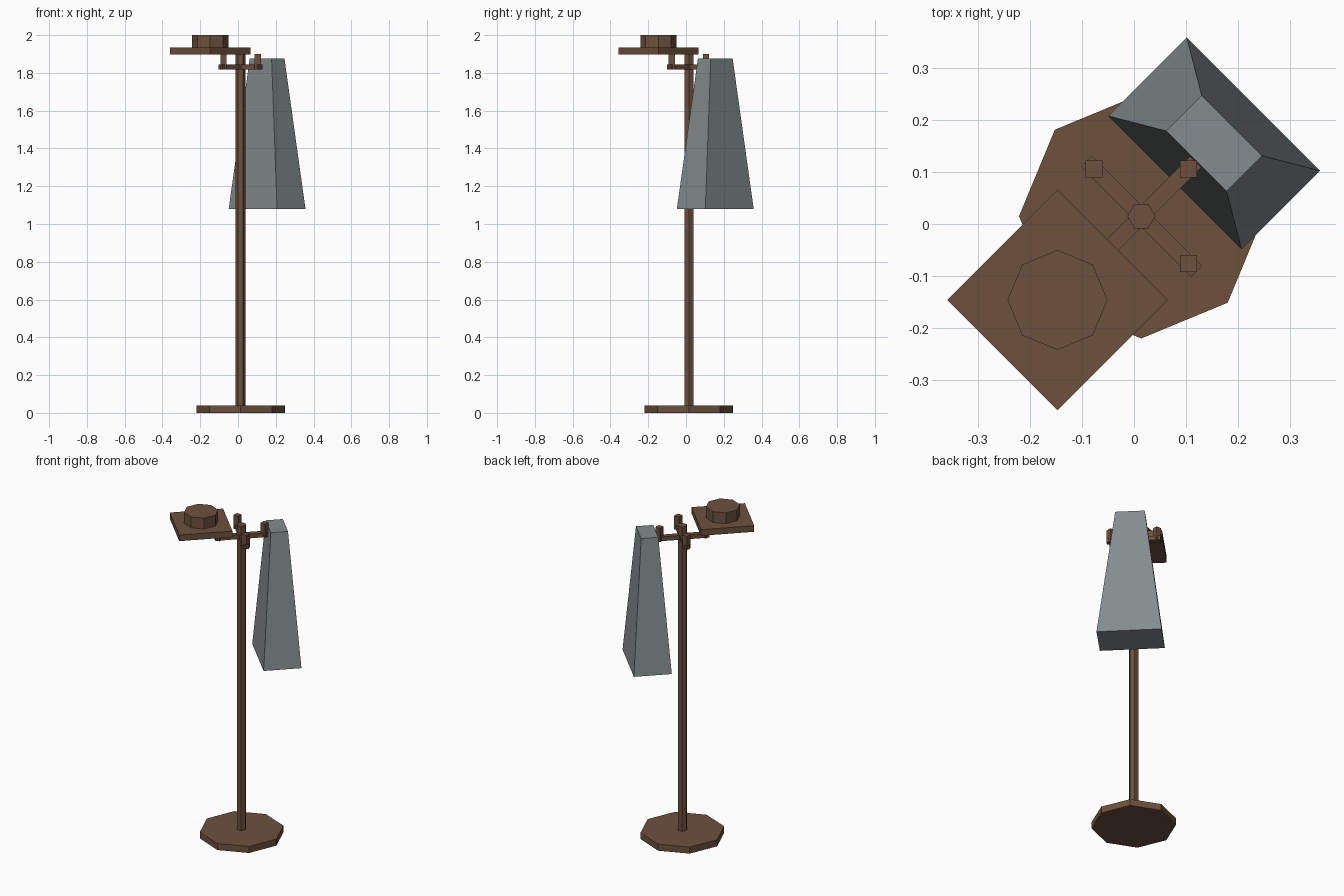
import bpy, bmesh, math
from mathutils import Matrix

if "Cube" in bpy.data.objects:
    bpy.data.objects.remove(bpy.data.objects["Cube"])


def material(name, rgb):
    m = bpy.data.materials.new(name)
    m.diffuse_color = (*rgb, 1)
    m.use_nodes = True
    m.node_tree.nodes["Principled BSDF"].inputs["Base Color"].default_value = m.diffuse_color
    return m


BROWN = material("brown wood", (0.155, 0.082, 0.047))
GREY = material("grey cloth", (0.235, 0.263, 0.267))
CX, CY = 0.014, 0.015  # pole axis


def finish(name, bm, mat):
    me = bpy.data.meshes.new(name)
    bmesh.ops.recalc_face_normals(bm, faces=bm.faces)
    bm.to_mesh(me)
    bm.free()
    me.materials.append(mat)
    ob = bpy.data.objects.new(name, me)
    bpy.context.collection.objects.link(ob)
    return ob


def prism(name, sides, r, x, y, z0, z1, mat):
    """Upright prism with a corner pointing along +x."""
    bm = bmesh.new()
    lower, upper = [], []
    for i in range(sides):
        a = 2 * math.pi * i / sides
        px, py = x + r * math.cos(a), y + r * math.sin(a)
        lower.append(bm.verts.new((px, py, z0)))
        upper.append(bm.verts.new((px, py, z1)))
    bm.faces.new(lower[::-1])
    bm.faces.new(upper)
    for i in range(sides):
        j = (i + 1) % sides
        bm.faces.new((lower[i], lower[j], upper[j], upper[i]))
    return finish(name, bm, mat)


def box(name, sx, sy, x, y, z0, z1, mat, turn=0, taper=1):
    """Box turned about z, with its top scaled by taper."""
    bm = bmesh.new()
    bmesh.ops.create_cube(bm, size=1)
    for v in bm.verts:
        k = taper if v.co.z > 0 else 1
        v.co = (v.co.x * sx * k, v.co.y * sy * k, z1 if v.co.z > 0 else z0)
    bm.transform(Matrix.Translation((x, y, 0)) @ Matrix.Rotation(math.radians(turn), 4, 'Z'))
    return finish(name, bm, mat)


# stand
prism("base", 8, 0.235, CX, CY, 0, 0.04, BROWN)
prism("pole", 6, 0.027, CX, CY, 0.03, 1.90, BROWN)

# crossed arms and their four pegs
for i, turn in enumerate((45, -45)):
    box(f"cross_arm_{i + 1}", 0.30, 0.03, CX, CY, 1.818, 1.844, BROWN, turn)
for sx in (-1, 1):
    for sy in (-1, 1):
        box(f"peg_{'left' if sx < 0 else 'right'}_{'front' if sy < 0 else 'back'}",
            0.033, 0.033, CX + sx * 0.091, CY + sy * 0.091, 1.817, 1.90, BROWN)

# hat
prism("hat_brim", 4, 0.212, -0.147, -0.146, 1.897, 1.934, BROWN)
prism("hat_crown", 8, 0.096, -0.147, -0.146, 1.934, 2.0, BROWN)

# hanging coat
box("coat", 0.362, 0.213, 0.154, 0.155, 1.08, 1.875, GREY, -45, 0.453)
